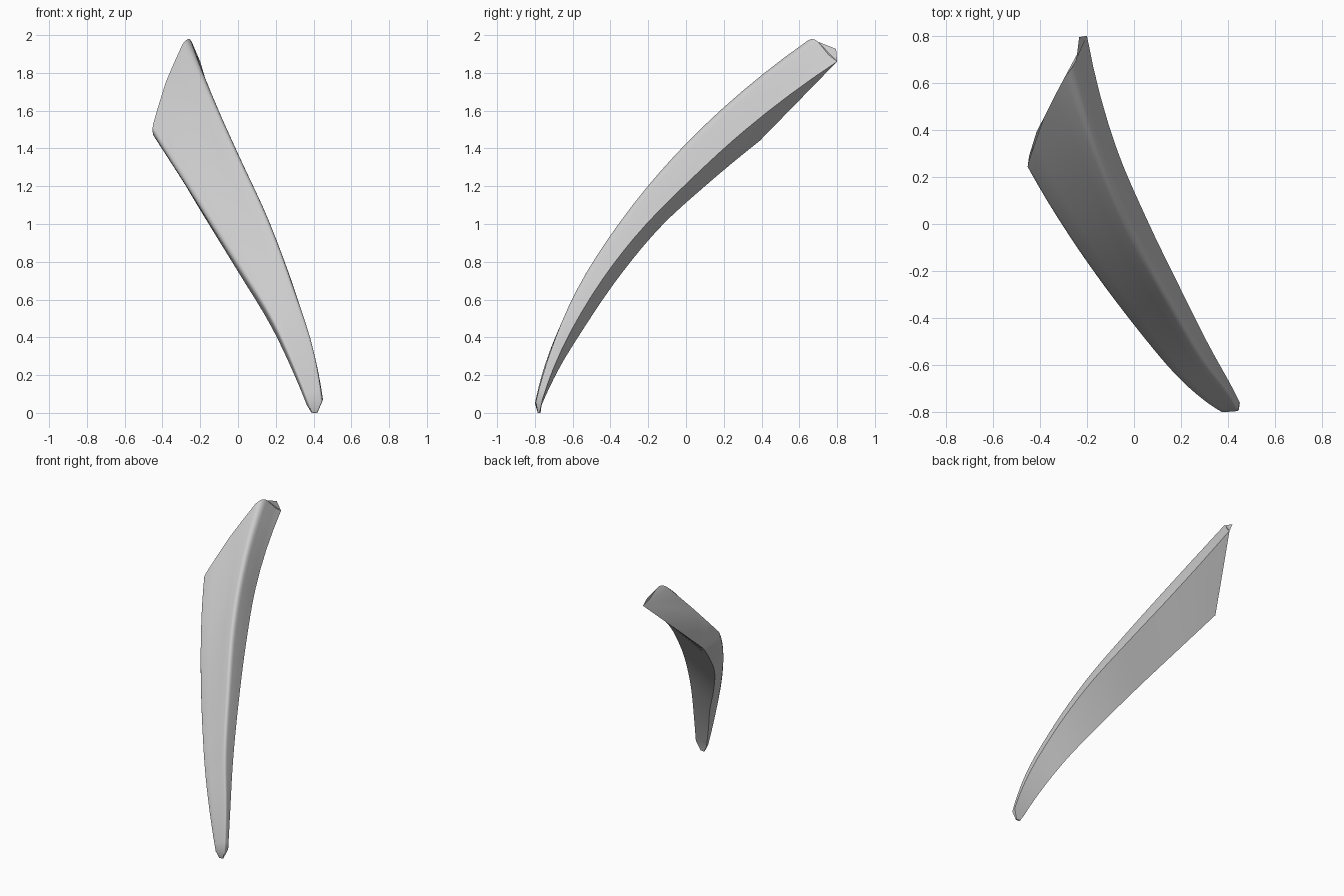
import bpy, bmesh, math
from mathutils import Vector

if "Cube" in bpy.data.objects:
    bpy.data.objects.remove(bpy.data.objects["Cube"])

# Four corner rails of the swept blade, root to tip
RIDGE = [(.42, -.785, 0), (.445, -.795, .06), (.40, -.715, .33), (.295, -.575, .66),
         (.155, -.335, 1.04), (0, -.055, 1.38), (-.115, .21, 1.64), (-.26, .665, 2.0)]
BACK_RIGHT = [(.42, -.775, 0), (.45, -.76, .07), (.42, -.70, .24), (.31, -.50, .62),
              (.20, -.28, .92), (.05, .03, 1.24), (-.07, .31, 1.495), (-.20, .80, 1.86)]
BACK_LEFT = [(.39, -.77, 0), (.365, -.765, .04), (.29, -.68, .22), (.18, -.54, .45),
             (.005, -.34, .74), (-.155, -.12, 1.0), (-.275, .10, 1.2), (-.415, .39, 1.44)]
FRONT_LEFT = [(.39, -.785, 0), (.37, -.80, .05), (.29, -.75, .245), (.18, -.655, .48),
              (0, -.445, .77), (-.165, -.23, 1.03), (-.29, -.055, 1.225), (-.455, .215, 1.48)]
SUB = 4


def spline(pts):
    """Straight root segment, then a chord-length Hermite curve to the tip."""
    p = [Vector(q) for q in pts]
    body = p[1:]
    h = [(b - a).length for a, b in zip(body, body[1:])]
    s = [(b - a) / l for a, b, l in zip(body, body[1:], h)]
    tan = [(s[i - 1] * h[i] + s[i] * h[i - 1]) / (h[i - 1] + h[i]) for i in range(1, len(h))]
    tan = [2 * s[0] - tan[0]] + tan + [2 * s[-1] - tan[-1]]
    out = [p[0]]
    for i, l in enumerate(h):
        for k in range(SUB):
            t = k / SUB
            out.append(body[i] * (2 * t ** 3 - 3 * t * t + 1) + body[i + 1] * (3 * t * t - 2 * t ** 3)
                       + tan[i] * l * (t ** 3 - 2 * t * t + t) + tan[i + 1] * l * (t ** 3 - t * t))
    return out + [p[-1]]


def fillet(a, corner, b):
    """Rounded corner from a to b."""
    return [a * (1 - t) ** 2 + corner * 2 * t * (1 - t) + b * t * t for t in (0, .25, .5, .75, 1)]


def section(A, B, C, D, tip):
    """Flat back, rounded front edges, gently bowed front face."""
    n = (A - D).cross(C - D).normalized()
    if n.y > 0:
        n = -n
    w = (A - D).length
    front = fillet(D.lerp(C, .4), D, D.lerp(A, .08))
    front += [D.lerp(A, t) + n * w * .03 * math.sin(math.pi * t) for t in (.25, .5, .7)]
    front += fillet(D.lerp(A, .9), A, A.lerp(B, .25))
    # The tip edge bows outwards, peaking mid-way up
    for i, p in enumerate(front):
        s = min(1, max(0, (p - D).dot(A - D) / (w * w)))
        front[i] = p + Vector((-.045, .02, .015)) * tip * math.sin(math.pi * s)
    corner = A.lerp(B, .7) + Vector((-.015, .035, .025)) * tip
    return [C] + front + [corner, B]


rails = list(zip(*map(spline, (RIDGE, BACK_RIGHT, BACK_LEFT, FRONT_LEFT))))
bm = bmesh.new()
rings = []
for i, (A, B, C, D) in enumerate(rails):
    tip = max(0, 1 - (len(rails) - 1 - i) / SUB)
    rings.append([bm.verts.new(p) for p in section(A, B, C, D, tip)])

# Skin and end caps
for r0, r1 in zip(rings, rings[1:]):
    for j in range(len(r0)):
        k = (j + 1) % len(r0)
        bm.faces.new((r0[j], r0[k], r1[k], r1[j]))
bm.faces.new(rings[0])
bm.faces.new(rings[-1])
bmesh.ops.recalc_face_normals(bm, faces=bm.faces)
bmesh.ops.triangulate(bm, faces=[f for f in bm.faces if len(f.verts) > 4])

mesh = bpy.data.meshes.new("curved_blade")
bm.to_mesh(mesh)
bm.free()
blade = bpy.data.objects.new("curved_blade", mesh)
bpy.context.collection.objects.link(blade)
bpy.context.view_layer.objects.active = blade
blade.select_set(True)
bpy.ops.object.shade_smooth_by_angle(angle=math.radians(45))
